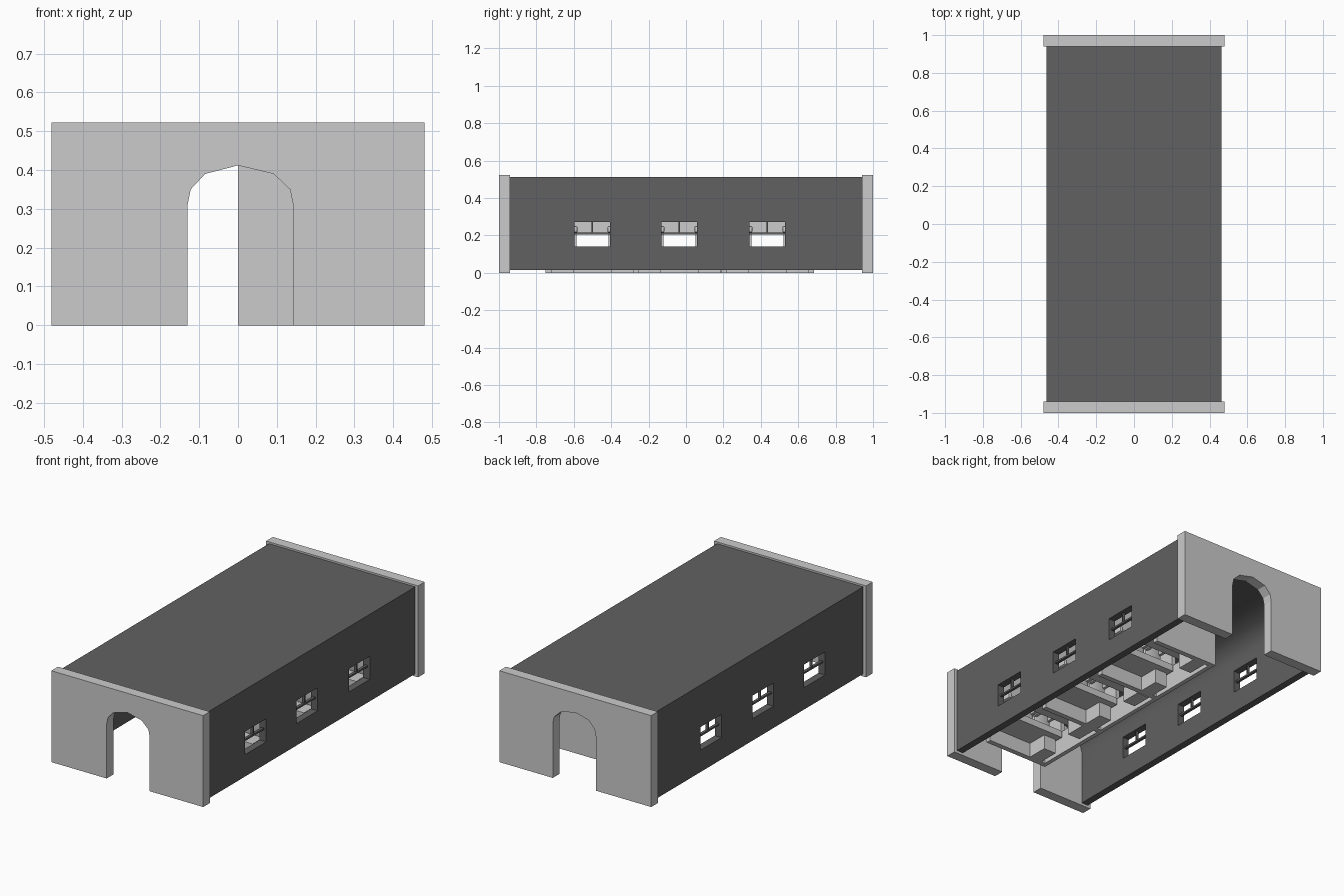
import bpy, bmesh
from mathutils import Vector

if "Cube" in bpy.data.objects:
    bpy.data.objects.remove(bpy.data.objects["Cube"])

dark = bpy.data.materials.new("dark_shell")
dark.diffuse_color = (0.12, 0.12, 0.12, 1)
dark.use_nodes = True
dark.node_tree.nodes["Principled BSDF"].inputs["Base Color"].default_value = dark.diffuse_color


def finish(name, bm, mat=None):
    bmesh.ops.recalc_face_normals(bm, faces=bm.faces)
    me = bpy.data.meshes.new(name)
    bm.to_mesh(me)
    bm.free()
    ob = bpy.data.objects.new(name, me)
    bpy.context.collection.objects.link(ob)
    if mat:
        me.materials.append(mat)
    return ob


def prism(name, pts, y0, y1, mat=None):
    """Extrude an x-z profile along y."""
    bm = bmesh.new()
    f = bm.faces.new([bm.verts.new((x, y0, z)) for x, z in pts])
    r = bmesh.ops.extrude_face_region(bm, geom=[f])
    bmesh.ops.translate(bm, vec=(0, y1 - y0, 0),
                        verts=[v for v in r["geom"] if isinstance(v, bmesh.types.BMVert)])
    return finish(name, bm, mat)


def box(name, x0, x1, y0, y1, z0, z1, bevel=0, mat=None):
    bm = bmesh.new()
    bmesh.ops.create_cube(bm, size=1)
    lo = Vector((x0, min(y0, y1), z0))
    hi = Vector((x1, max(y0, y1), z1))
    for v in bm.verts:
        v.co = Vector(lo[i] + (v.co[i] + 0.5) * (hi[i] - lo[i]) for i in range(3))
    if bevel:
        bmesh.ops.bevel(bm, geom=list(bm.edges), offset=bevel, segments=2,
                        profile=0.5, affect='EDGES')
    return finish(name, bm, mat)


def cut(ob, cutter):
    m = ob.modifiers.new("opening", 'BOOLEAN')
    m.operation = 'DIFFERENCE'
    m.solver = 'EXACT'
    m.object = cutter
    bpy.context.view_layer.objects.active = ob
    bpy.ops.object.modifier_apply(modifier=m.name)
    bpy.data.objects.remove(cutter)


# End walls with a faceted archway
arch = [(-.13, 0), (-.13, .31), (-.122, .35), (-.085, .39), (0, .412),
        (.092, .39), (.134, .35), (.142, .31), (.142, 0)]
end = [(-.48, 0)] + arch + [(.48, 0), (.48, .522), (-.48, .522)]
prism("front_end_wall", end, -1, -.94)
prism("back_end_wall", end, .94, 1)

# Shell: flat outside, vaulted inside
vault = [(.42, .33), (.405, .39), (.36, .435), (.27, .465), (.14, .48), (0, .485)]
inner = [(.42, .015)] + vault + [(-x, z) for x, z in vault[-2::-1]] + [(-.42, .015)]
shell = prism("carriage_shell",
              inner + [(-.462, .015), (-.462, .512), (.462, .512), (.462, .015)],
              -.94, .94, dark)
centres = (-.5, -.035, .435)
for c in centres:
    cut(shell, box("window_cutter", -.6, .6, c - .095, c + .095, .14, .272))

# Window bars on both sides
for s in (-1, 1):
    for c in centres:
        x = s * .44
        box("window_cross_bar", x - .008, x + .008, c - .095, c + .095, .206, .216, mat=dark)
        box("window_upright", x - .008, x + .008, c - .004, c + .004, .216, .272, mat=dark)

# Partitions between compartments, following the vault
part = [(0, 0), (.412, 0), (.415, .33), (.4, .385), (.36, .43), (.27, .46), (.14, .476), (0, .483)]
for y in (-.75, -.28, .19, .655):
    prism("partition", part, y, y + .03)

for c in centres:
    # Corridor-side wall with a wide glazing gap
    a, b = c - .22, c + .225
    box("corridor_wall_lower", 0, .025, a, b, 0, .135)
    box("corridor_wall_upper", 0, .025, a, b, .215, .48)
    for s in (-1, 1):
        box("corridor_post", 0, .025, c + s * .085, c + s * .223, .135, .215)
        box("door_trim", .025, .03, c + s * .003, c + s * .08, .225, .4)
        # Facing benches: seat, plinth, three back cushions with headrests
        w = c + s * .22
        box("bench_seat", .04, .4, w, w - s * .16, .085, .125)
        box("bench_plinth", .05, .13, w, w - s * .12, 0, .085)
        for i in range(3):
            x = .045 + i * .118
            box("back_cushion", x, x + .114, w, w - s * .07, .12, .29, .015)
            for dx in (0, .092):
                box("headrest_wing", x + dx, x + dx + .022, w - s * .05, w - s * .14,
                    .215, .25, .008)

# Smooth vault and cushions, keep corners crisp
bpy.ops.object.select_all(action='DESELECT')
for ob in bpy.data.objects:
    if ob.name.startswith(("carriage_shell", "back_cushion", "headrest")):
        ob.select_set(True)
        bpy.context.view_layer.objects.active = ob
bpy.ops.object.shade_smooth_by_angle(angle=0.6)
